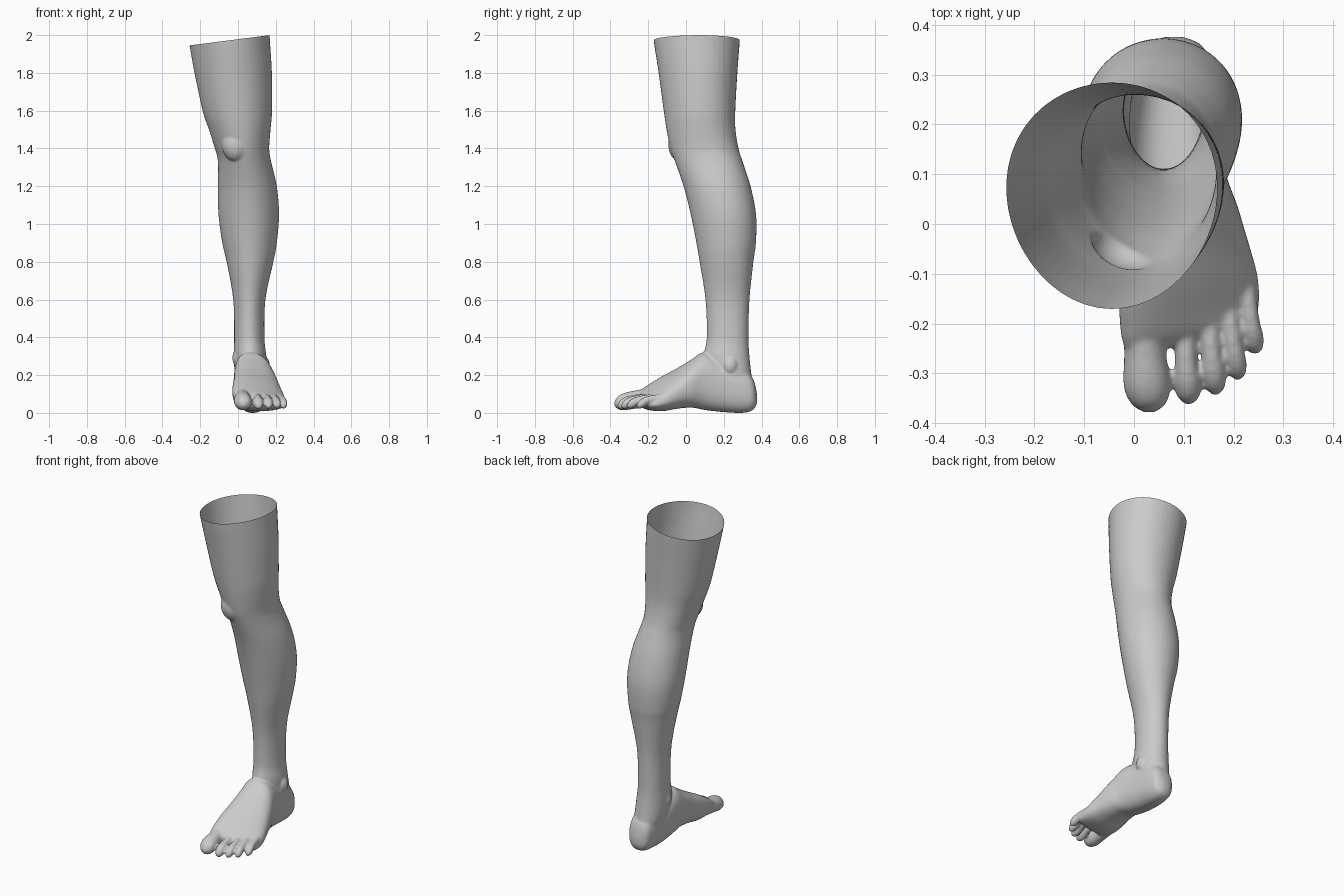
import bpy, bmesh, math
from mathutils import Vector

cube = bpy.data.objects.get("Cube")
if cube:
    bpy.data.objects.remove(cube, do_unlink=True)

SEGMENTS = 48
bm = bmesh.new()


def smooth_rows(rows, steps=5):
    """Spline interpolation between the rows of a section table."""
    result = []
    last = len(rows) - 1
    for i in range(last):
        a, b, c, d = (rows[max(0, min(last, i + k))] for k in (-1, 0, 1, 2))
        for s in range(steps):
            t = s / steps
            result.append([
                q + 0.5 * t * (r - p + t * (2 * p - 5 * q + 4 * r - w + t * (3 * (q - r) + w - p)))
                for p, q, r, w in zip(a, b, c, d)])
    result.append(list(rows[last]))
    return result


def loft(rings):
    """Closed skin through a sequence of point rings."""
    loops = [[bm.verts.new(p) for p in ring] for ring in rings]
    for low, high in zip(loops, loops[1:]):
        for i in range(SEGMENTS):
            j = (i + 1) % SEGMENTS
            bm.faces.new((low[i], low[j], high[j], high[i]))
    bm.faces.new(loops[0][::-1])
    bm.faces.new(loops[-1])


def circle(power=1.0):
    """Unit circle, squared off when the power is below one."""
    for i in range(SEGMENTS):
        a = math.tau * i / SEGMENTS
        c, s = math.cos(a), math.sin(a)
        yield (math.copysign(abs(c) ** power, c), math.copysign(abs(s) ** power, s))


def leg_ring(row):
    z, x0, x1, y0, y1 = row
    cx, cy, rx, ry = (x0 + x1) / 2, (y0 + y1) / 2, (x1 - x0) / 2, (y1 - y0) / 2
    # The back is a little fuller than the shin
    return [(cx + rx * c * (1 + 0.07 * s), cy + ry * s, z) for c, s in circle()]


def foot_ring(row):
    y, x0, x1, z0, z1 = row
    front = max(0, min(1, 0.5 - y / 0.4))
    ring = []
    for c, s in circle(0.82):
        x = (x0 + x1) / 2 + (x1 - x0) / 2 * c
        z = (z0 + z1) / 2 + (z1 - z0) / 2 * s
        side = (x - 0.1) / 0.14
        # The instep falls to the outer side, and the toe line slants back
        ring.append((x, y + 0.03 * side * max(0, -y / 0.22), z * (1 - 0.33 * front * side)))
    return ring


def toe_ring(row):
    x, y, z, rx, rz = row
    return [(x + rx * c, y, z + rz * s) for c, s in circle()]


def toe(base, tip, r):
    """Small toe: narrow middle and a round pad bent towards the ground."""
    rows = []
    for t, width, height in ((0, 1.0, 0.075), (0.35, 0.85, 0.076), (0.6, 0.88, 0.068),
                             (0.78, 1.05, 0.054), (0.92, 0.85, 0.043), (1, 0.25, 0.038)):
        p = Vector(base).lerp(Vector(tip), t)
        rows.append((p.x, p.y, height, r * width, r * width * 1.15))
    loft([toe_ring(row) for row in smooth_rows(rows)])


def bump(center, size):
    """Soft ellipsoid for a bone under the skin."""
    made = bmesh.ops.create_uvsphere(bm, u_segments=24, v_segments=16, radius=1)
    for v in made["verts"]:
        v.co = Vector(center) + Vector(a * b for a, b in zip(v.co, size))


# Thigh, knee, calf and ankle: height, right, left, front, back
leg_rows = [
    (0.12, 0.01, 0.145, 0.14, 0.36),
    (0.2, -0.015, 0.155, 0.12, 0.347),
    (0.3, -0.022, 0.15, 0.095, 0.336),
    (0.4, -0.02, 0.14, 0.11, 0.331),
    (0.6, -0.025, 0.145, 0.103, 0.336),
    (0.8, -0.06, 0.187, 0.072, 0.357),
    (0.9, -0.083, 0.205, 0.055, 0.37),
    (1.05, -0.103, 0.217, 0.025, 0.371),
    (1.2, -0.106, 0.205, -0.013, 0.342),
    (1.33, -0.106, 0.175, -0.058, 0.3),
    (1.4, -0.122, 0.165, -0.083, 0.278),
    (1.5, -0.154, 0.172, -0.103, 0.262),
    (1.6, -0.187, 0.18, -0.118, 0.261),
    (1.8, -0.23, 0.179, -0.145, 0.272),
    (1.95, -0.257, 0.17, -0.168, 0.283),
    (2.06, -0.276, 0.163, -0.18, 0.289),
]
loft([leg_ring(row) for row in smooth_rows(leg_rows)])

# Foot from heel to toe line: position, right, left, bottom, top
foot_rows = [
    (0.376, 0.06, 0.1, 0.05, 0.1),
    (0.355, 0.02, 0.14, 0.015, 0.18),
    (0.3, 0.003, 0.155, 0, 0.24),
    (0.2, -0.012, 0.165, 0.004, 0.27),
    (0.1, -0.02, 0.185, 0.015, 0.315),
    (0.03, -0.022, 0.21, 0.028, 0.275),
    (-0.05, -0.025, 0.232, 0.022, 0.222),
    (-0.12, -0.03, 0.248, 0.01, 0.18),
    (-0.18, -0.028, 0.252, 0.012, 0.14),
    (-0.22, -0.02, 0.245, 0.022, 0.112),
    (-0.24, 0.0, 0.225, 0.04, 0.09),
]
loft([foot_ring(row) for row in smooth_rows(foot_rows)])

# Big toe: centre, half width, half height
big_toe_rows = [
    (0.025, -0.13, 0.09, 0.045, 0.05),
    (0.022, -0.22, 0.078, 0.042, 0.05),
    (0.023, -0.27, 0.07, 0.043, 0.048),
    (0.026, -0.325, 0.06, 0.047, 0.046),
    (0.029, -0.36, 0.053, 0.036, 0.034),
    (0.03, -0.378, 0.048, 0.013, 0.012),
]
loft([toe_ring(row) for row in smooth_rows(big_toe_rows)])

# Four small toes
for base, tip, r in (((0.098, -0.17), (0.11, -0.363), 0.026),
                     ((0.146, -0.16), (0.164, -0.344), 0.0235),
                     ((0.186, -0.14), (0.209, -0.314), 0.0215),
                     ((0.222, -0.1), (0.243, -0.262), 0.0215)):
    toe(base, tip, r)

# Kneecap, inner ankle and outer ankle
bump((-0.01, -0.03, 1.42), (0.075, 0.064, 0.09))
bump((0.004, 0.2, 0.29), (0.034, 0.045, 0.05))
bump((0.135, 0.235, 0.25), (0.034, 0.04, 0.05))

# Fuse the parts into one soft skin
bmesh.ops.recalc_face_normals(bm, faces=bm.faces)
mesh = bpy.data.meshes.new("leg")
bm.to_mesh(mesh)
bm.free()
leg = bpy.data.objects.new("leg", mesh)
bpy.context.collection.objects.link(leg)
remesh = leg.modifiers.new("fuse", 'REMESH')
remesh.mode = 'VOXEL'
remesh.voxel_size = 0.006
soften = leg.modifiers.new("soften", 'SMOOTH')
soften.factor = 0.5
soften.iterations = 8
graph = bpy.context.evaluated_depsgraph_get()
skin = bpy.data.meshes.new_from_object(leg.evaluated_get(graph))
leg.modifiers.clear()
leg.data = skin

# Cut the thigh open along a slanted rim
bm = bmesh.new()
bm.from_mesh(skin)
bmesh.ops.bisect_plane(bm, geom=bm.verts[:] + bm.edges[:] + bm.faces[:],
                       plane_co=(-0.26, 0, 1.945), plane_no=(-0.128, 0, 1), clear_outer=True)
# Rest the sole on the ground
lowest = min(v.co.z for v in bm.verts)
for v in bm.verts:
    v.co.z -= lowest * max(0, 1 - v.co.z)
for f in bm.faces:
    f.smooth = True
bm.to_mesh(skin)
bm.free()

# One plain grey
grey = bpy.data.materials.new("plain grey")
grey.use_nodes = True
color = (0.6, 0.6, 0.6, 1)
grey.diffuse_color = color
grey.node_tree.nodes["Principled BSDF"].inputs["Base Color"].default_value = color
skin.materials.clear()
skin.materials.append(grey)
